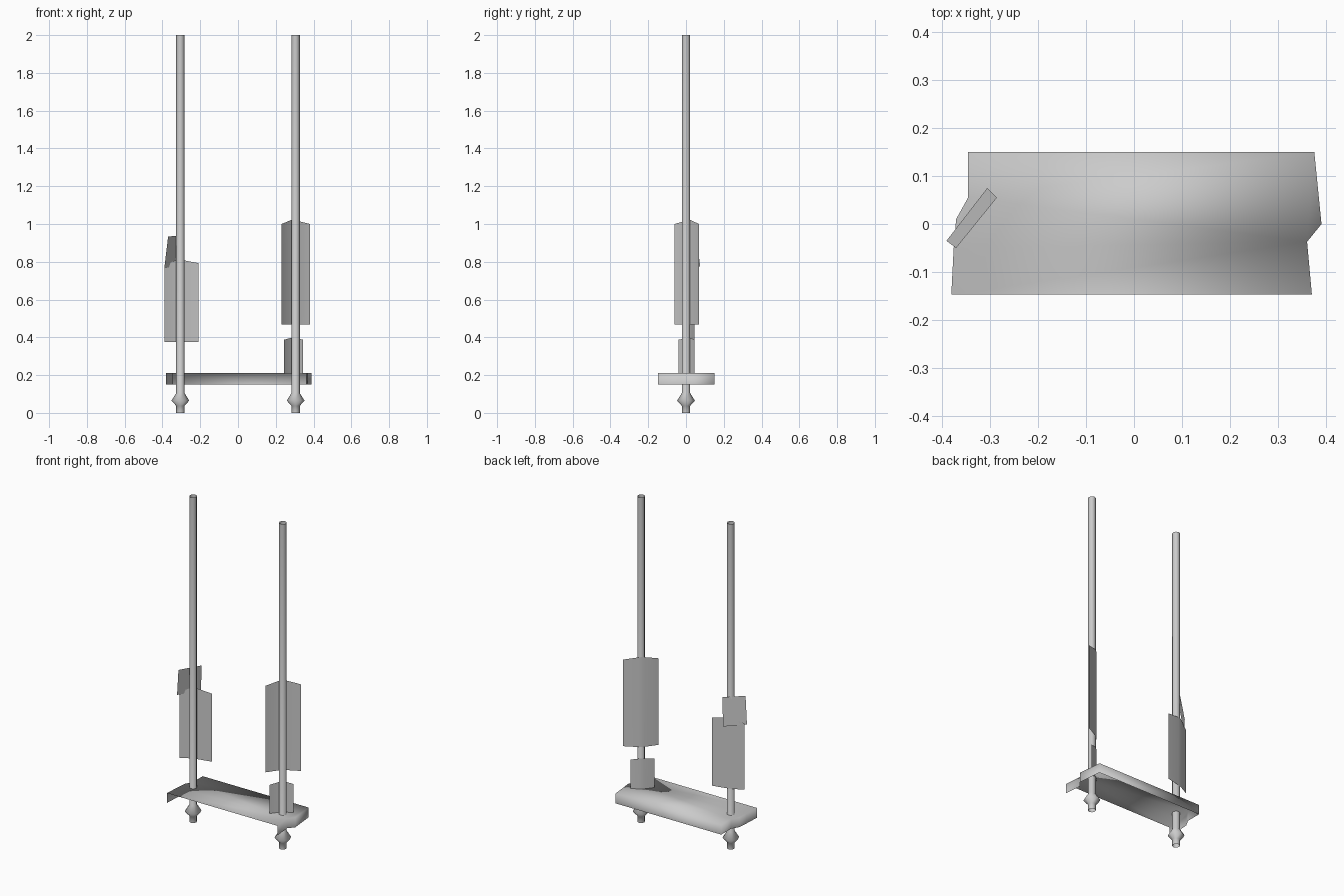
import bpy, math
from mathutils import Vector

if "Cube" in bpy.data.objects:
    bpy.data.objects.remove(bpy.data.objects["Cube"])


def make_object(name, verts, faces, smooth=True):
    mesh = bpy.data.meshes.new(name)
    mesh.from_pydata(verts, [], faces)
    mesh.update()
    if smooth:
        mesh.polygons.foreach_set("use_smooth", [True] * len(faces))
    obj = bpy.data.objects.new(name, mesh)
    bpy.context.collection.objects.link(obj)
    return obj


def lathe(name, profile, x, sides=8):
    """Open tube turned about a vertical axis at (x, 0)."""
    verts, faces = [], []
    for r, z in profile:
        for i in range(sides):
            a = 2 * math.pi * i / sides
            verts.append((x + r * math.cos(a), r * math.sin(a), z))
    for k in range(len(profile) - 1):
        for i in range(sides):
            j = (i + 1) % sides
            faces.append((k * sides + i, k * sides + j,
                          (k + 1) * sides + j, (k + 1) * sides + i))
    return make_object(name, verts, faces)


def wrapped_leaf(name, x, a, b, bottom, top_a, top_mid, top_b):
    """Thin upright sheet from a to b, bowed round the back of a rope at x."""
    a, b, centre = Vector(a), Vector(b), Vector((x, 0))
    along = (b - a).normalized()
    back = Vector((-along.y, along.x))
    row = [a, centre - along * 0.014 + back * 0.023,
           centre + along * 0.014 + back * 0.023, b]
    tops = [top_a, top_mid, top_mid, top_b]
    verts = [(p.x, p.y, bottom) for p in row]
    verts += [(p.x, p.y, z) for p, z in zip(row, tops)]
    faces = [(i + 1, i, i + 4, i + 5) for i in range(3)]
    return make_object(name, verts, faces)


# Ropes with a knot under the seat
ROPE_X = 0.305
rope_profile = [(0.022, 0), (0.022, 0.037), (0.047, 0.065),
                (0.022, 0.105), (0.022, 2.0)]
for side, label in ((-1, "left"), (1, "right")):
    lathe(label + "_rope", rope_profile, side * ROPE_X)

# Seat board: top surface, back and worn ends; front and underside are open
left_end = [(-0.38, -0.147), (-0.375, -0.05), (-0.37, 0.01),
            (-0.345, 0.055), (-0.345, 0.15)]
right_end = [(0.375, 0.15), (0.39, 0.0), (0.36, -0.037), (0.37, -0.147)]
outline = left_end + right_end
n = len(outline)
verts = [(x, y, 0.21) for x, y in outline] + [(x, y, 0.15) for x, y in outline]
faces = [(i, i + 1, i + n + 1, i + n) for i in range(n - 1)]
faces.append(tuple(reversed(range(n))))
seat = make_object("seat", verts, faces)
seat.data.flip_normals() if seat.data.polygons[-1].normal.z < 0 else None

# Thin leaves wrapped behind the ropes
wrapped_leaf("right_upper_leaf", ROPE_X, (0.23, -0.06), (0.382, 0.068),
             0.468, 1.0, 1.02, 1.0)
wrapped_leaf("right_lower_leaf", ROPE_X, (0.243, -0.04), (0.345, 0.045),
             0.205, 0.387, 0.397, 0.387)
wrapped_leaf("left_leaf", -ROPE_X, (-0.388, -0.015), (-0.21, 0.046),
             0.375, 0.78, 0.81, 0.793)

# Small tilted leaf at the top of the left rope
make_object("left_tilted_leaf",
            [(-0.305, 0.075, 0.775), (-0.39, -0.035, 0.768),
             (-0.37, -0.05, 0.933), (-0.285, 0.055, 0.943)],
            [(0, 1, 2, 3)], smooth=False)
